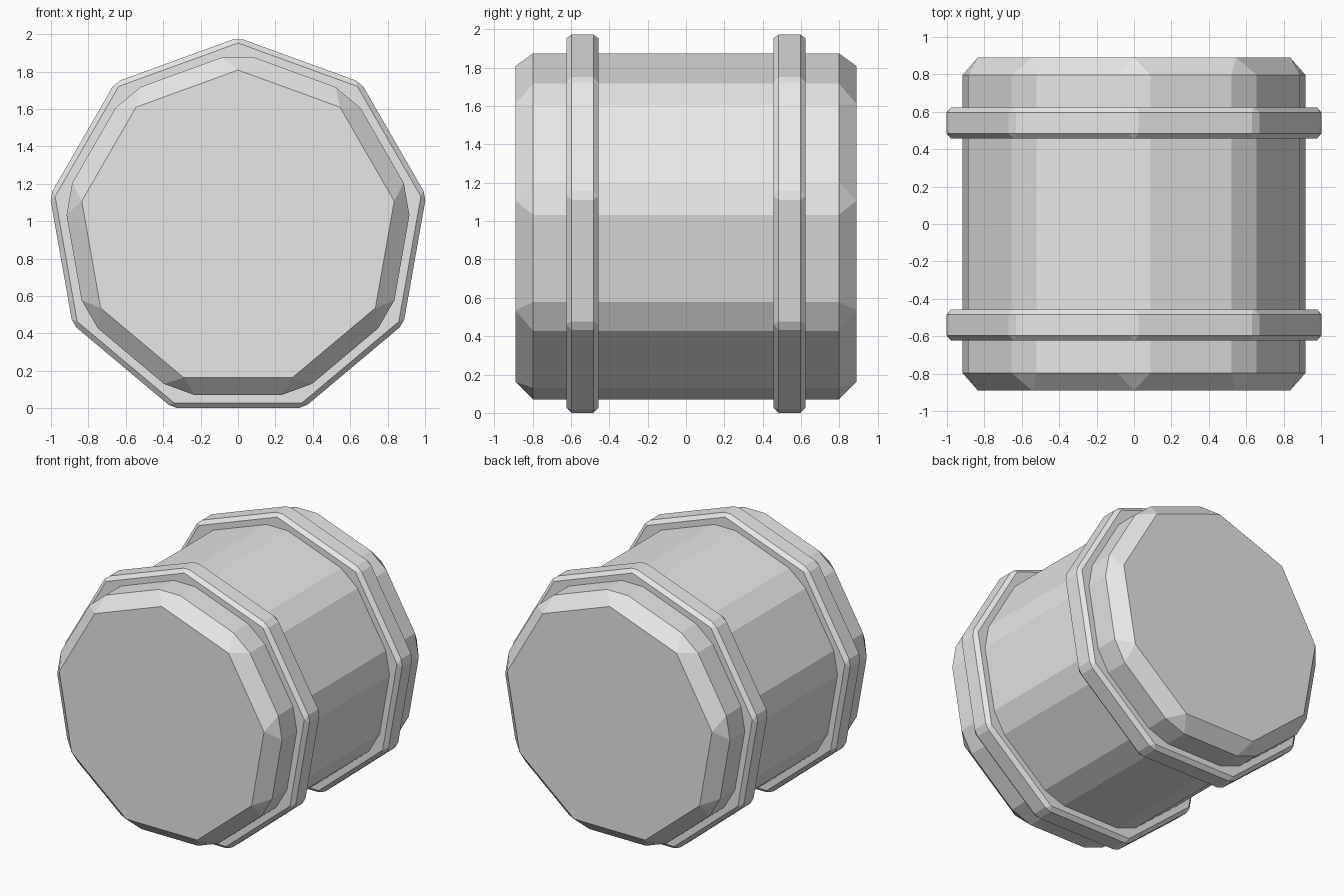
import bpy, bmesh, math

cube = bpy.data.objects.get("Cube")
if cube:
    bpy.data.objects.remove(cube, do_unlink=True)

SIDES = 9
CENTRE_Z = 0.96

grey = bpy.data.materials.new("light grey")
grey.use_nodes = True
colour = (0.8, 0.8, 0.8, 1)
grey.diffuse_color = colour
grey.node_tree.nodes["Principled BSDF"].inputs["Base Color"].default_value = colour


def bevelled_prism(name, inner_radius, y, length, bevel):
    """Nine-sided prism along y, one corner pointing up, all edges chamfered."""
    radius = inner_radius / math.cos(math.pi / SIDES)
    bm = bmesh.new()
    ring = []
    for i in range(SIDES):
        a = math.pi / 2 + math.tau * i / SIDES
        ring.append(bm.verts.new((radius * math.cos(a), -length / 2, radius * math.sin(a))))
    cap = bm.faces.new(ring)
    grown = bmesh.ops.extrude_face_region(bm, geom=[cap], use_keep_orig=True)["geom"]
    back = [v for v in grown if isinstance(v, bmesh.types.BMVert)]
    bmesh.ops.translate(bm, verts=back, vec=(0, length, 0))
    bmesh.ops.recalc_face_normals(bm, faces=bm.faces)
    mesh = bpy.data.meshes.new(name)
    bm.to_mesh(mesh)
    bm.free()
    mesh.materials.append(grey)

    obj = bpy.data.objects.new(name, mesh)
    bpy.context.collection.objects.link(obj)
    obj.location = (0, y, CENTRE_Z)
    mod = obj.modifiers.new("chamfer", "BEVEL")
    mod.width = bevel
    mod.segments = 1
    mod.limit_method = "NONE"
    return obj


# Main drum
bevelled_prism("barrel_body", 0.89, 0, 1.78, 0.093)

# Two raised hoops around the drum
for name, y in (("front_hoop", -0.54), ("back_hoop", 0.54)):
    bevelled_prism(name, 0.96, y, 0.168, 0.027)
